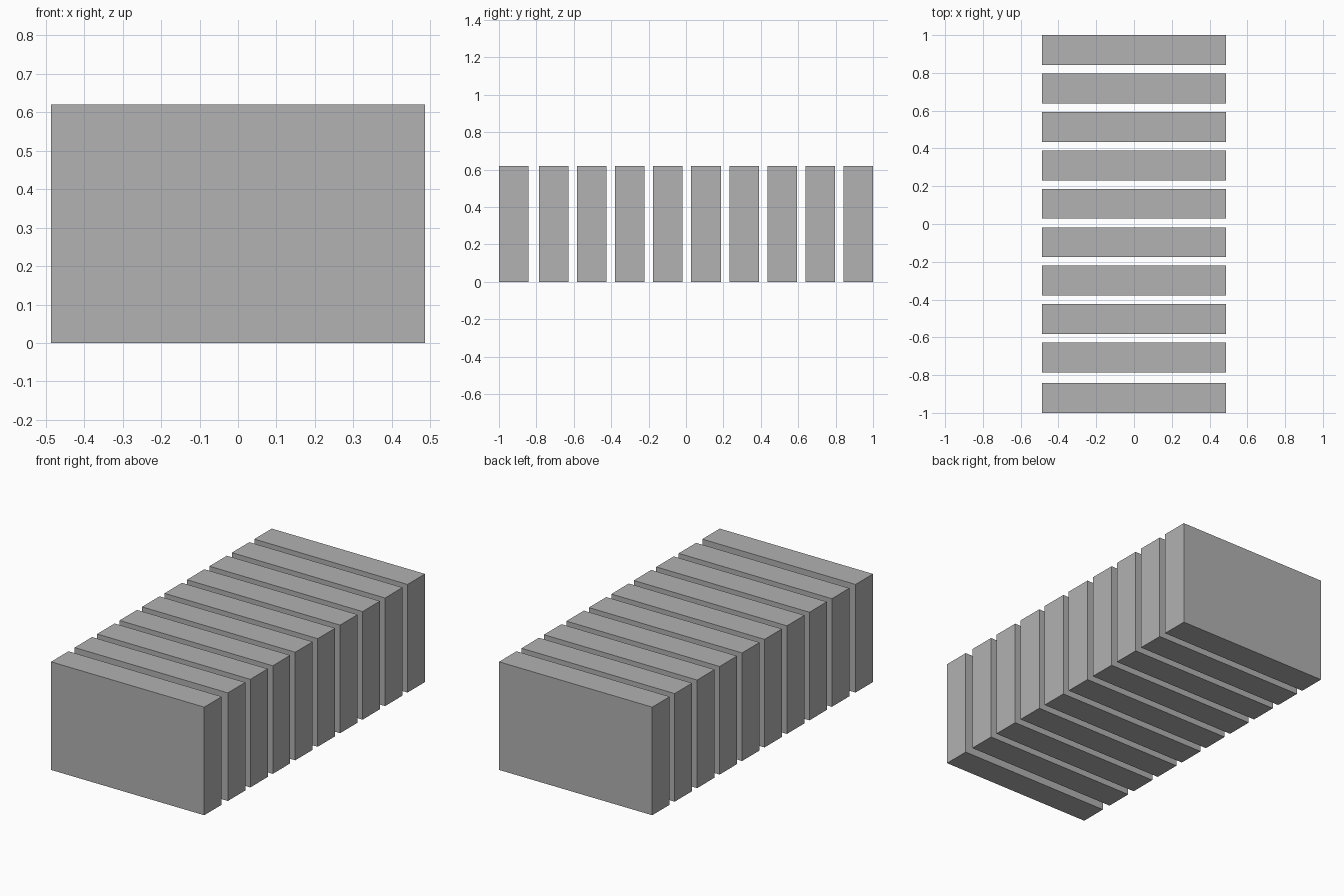
import bpy

cube = bpy.data.objects.get("Cube")
if cube:
    bpy.data.objects.remove(cube, do_unlink=True)

WIDTH, THICKNESS, HEIGHT = 0.972, 0.158, 0.62
COUNT, PITCH = 10, 0.2035

grey = bpy.data.materials.new("plain_grey")
grey.use_nodes = True
colour = (0.445, 0.445, 0.445, 1)
grey.diffuse_color = colour
grey.node_tree.nodes["Principled BSDF"].inputs["Base Color"].default_value = colour


def add_slab(name, y):
    bpy.ops.mesh.primitive_cube_add(size=1, location=(0, y, HEIGHT / 2))
    slab = bpy.context.object
    slab.name = name
    slab.scale = (WIDTH, THICKNESS, HEIGHT)
    bpy.ops.object.transform_apply(location=False, rotation=False, scale=True)
    slab.data.materials.append(grey)


# Evenly spaced slabs from the back; the front one has a slightly wider gap
back_y = 1 - THICKNESS / 2
for i in range(COUNT - 1):
    add_slab(f"slab_{i + 1}", back_y - i * PITCH)
add_slab("front_slab", -back_y)
